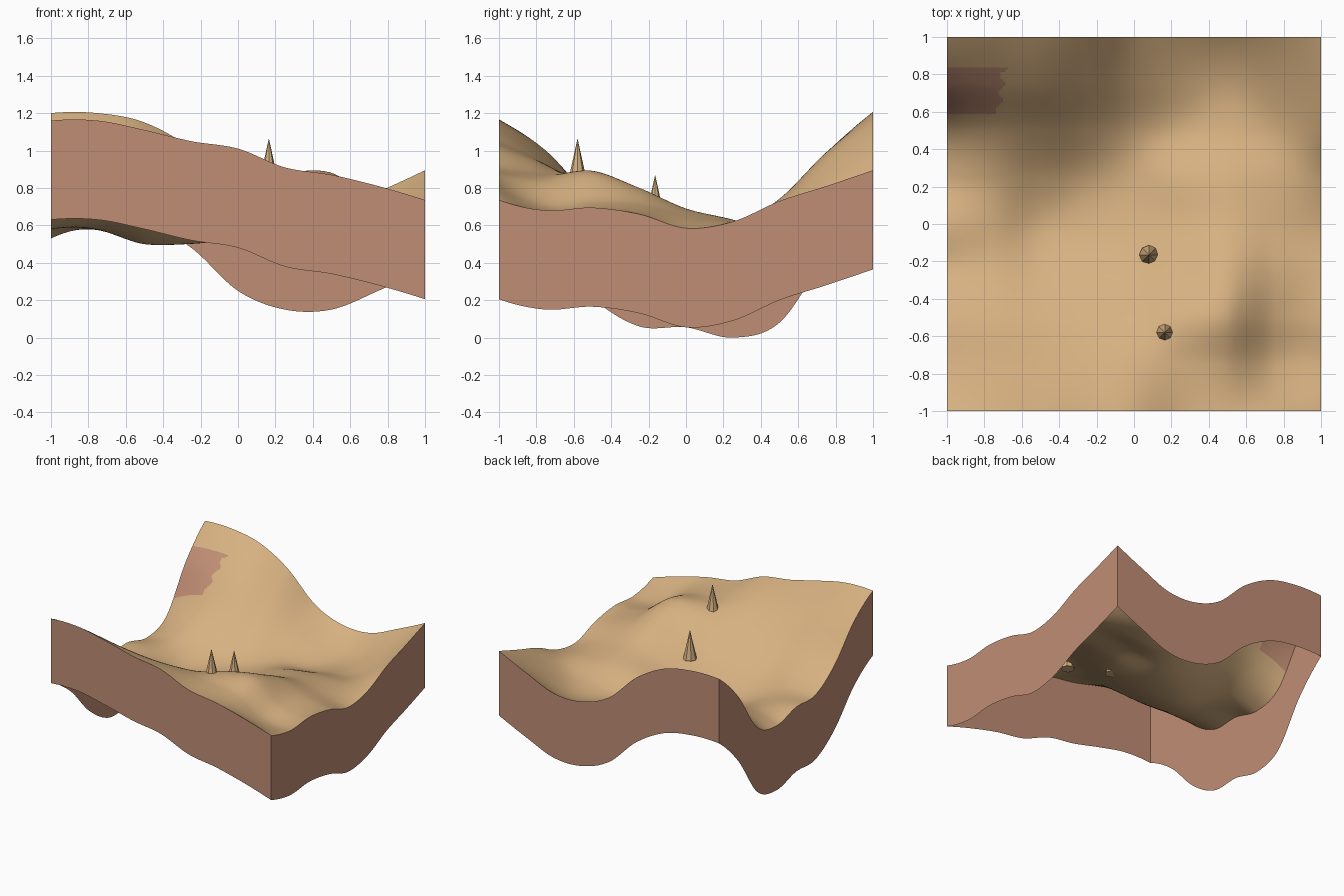
import bpy, bmesh, math
from mathutils import Vector

cube = bpy.data.objects.get("Cube")
if cube:
    bpy.data.objects.remove(cube, do_unlink=True)


def make_material(name, colour):
    mat = bpy.data.materials.new(name)
    mat.use_nodes = True
    mat.diffuse_color = (*colour, 1)
    mat.node_tree.nodes["Principled BSDF"].inputs["Base Color"].default_value = (*colour, 1)
    return mat


sand = make_material("sand tan", (0.68, 0.44, 0.22))
earth = make_material("earth brown", (0.53, 0.27, 0.175))

# Coarse relief in hundredths: rows run front to back, columns run right to left
RELIEF = (
    (116, 116, 111, 105, 101, 91, 87, 81, 73.5),
    (100, 98, 95, 93, 92, 88, 84, 70, 68),
    (74, 75, 74, 76, 80, 87, 88, 72, 69.5),
    (59, 61, 58, 60, 65, 74, 80, 71, 66),
    (58.5, 57.5, 50, 51, 56, 64, 69, 65, 58.5),
    (53, 60, 56, 52, 53, 60, 63, 62, 62),
    (61, 73, 73, 65, 56, 52, 55, 60, 73),
    (96, 99, 97, 84, 67, 57, 56, 66, 81),
    (120, 120, 115, 101, 78, 68, 68, 78, 89.5),
)
SKIRT_DEPTH = 0.53
CELLS = 160


def spline(points, t):
    """Smooth curve through evenly spaced values, t from 0 to 1."""
    pos = t * (len(points) - 1)
    i = min(int(pos), len(points) - 2)
    f = pos - i
    p1, p2 = points[i], points[i + 1]
    # Past either end, carry the curvature on
    p0 = points[i - 1] if i > 0 else 3 * (p1 - p2) + points[2]
    p3 = points[i + 2] if i + 2 < len(points) else 3 * (p2 - p1) + points[-3]
    a, b = (p2 - p0) / 2, (p3 - p1) / 2
    return (p1 + a * f + (3 * (p2 - p1) - 2 * a - b) * f ** 2
            + (2 * (p1 - p2) + a + b) * f ** 3)


def height(x, y):
    u = min(max((x + 1) / 2, 0), 1)
    v = min(max((y + 1) / 2, 0), 1)
    return spline([spline(row, u) for row in RELIEF], v) / 100


def relief_grid():
    bm = bmesh.new()
    bmesh.ops.create_grid(bm, x_segments=CELLS, y_segments=CELLS, size=1)
    for v in bm.verts:
        v.co.z = height(v.co.x, v.co.y)
    return bm


def finish(bm, name, materials, smooth=True):
    mesh = bpy.data.meshes.new(name)
    bm.to_mesh(mesh)
    bm.free()
    obj = bpy.data.objects.new(name, mesh)
    bpy.context.collection.objects.link(obj)
    for mat in materials:
        mesh.materials.append(mat)
    for poly in mesh.polygons:
        poly.use_smooth = smooth
    return obj


# Rolling ground sheet with a ragged bare patch on the back hill
bm = relief_grid()
for face in bm.faces:
    c = face.calc_center_median()
    ragged_edge = -0.7 + 0.15 * (c.y - 0.78) + 0.018 * math.cos((c.y - 0.84) * 68)
    if 0.585 < c.y < 0.84 and c.x < ragged_edge:
        face.material_index = 1
parts = [finish(bm, "ground", (sand, earth))]

# Open skirt hanging from the border of the ground
bm = relief_grid()
top_faces = list(bm.faces)
border = [e for e in bm.edges if e.is_boundary]
new = bmesh.ops.extrude_edge_only(bm, edges=border)["geom"]
bmesh.ops.translate(bm, vec=(0, 0, -SKIRT_DEPTH),
                    verts=[g for g in new if isinstance(g, bmesh.types.BMVert)])
bmesh.ops.delete(bm, geom=top_faces, context="FACES")
for face in bm.faces:
    face.normal_update()
    c = face.calc_center_median()
    if face.normal.dot(Vector((c.x, c.y, 0))) < 0:
        face.normal_flip()
skirt = finish(bm, "skirt", (earth,), smooth=False)
parts.append(skirt)

# Two pointed rock spikes
for name, x, y, tip in (("front_spike", 0.165, -0.58, 1.065),
                        ("middle_spike", 0.08, -0.165, 0.87)):
    bm = bmesh.new()
    bmesh.ops.create_cone(bm, cap_ends=True, segments=8, radius1=0.052,
                          radius2=0, depth=0.236)
    spike = finish(bm, name, (sand,), smooth=False)
    spike.location = (x, y, tip - 0.118)
    parts.append(spike)

# Rest the lowest edge of the skirt on the floor
lowest = min(v.co.z for v in skirt.data.vertices)
for part in parts:
    part.location.z -= lowest
